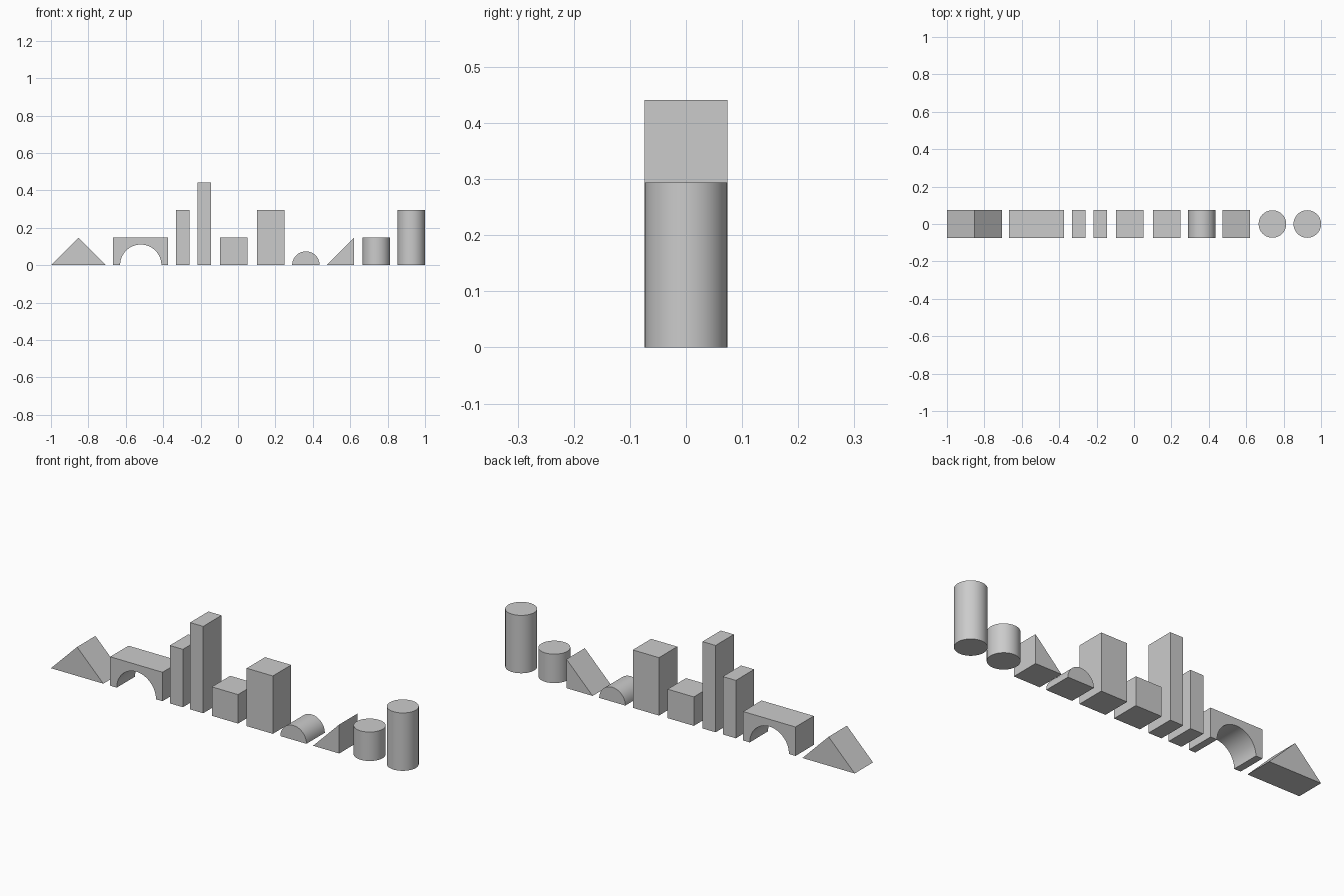
import bpy, bmesh, math

if "Cube" in bpy.data.objects:
    bpy.data.objects.remove(bpy.data.objects["Cube"])

U = 2 / 13.6  # block unit: depth of every block


def prism(name, x, profile, smooth=False):
    """Extrude an x-z profile (in units, x centred) through the block depth."""
    bm = bmesh.new()
    face = bm.faces.new([bm.verts.new((px * U, -U / 2, pz * U)) for px, pz in profile])
    ext = bmesh.ops.extrude_face_region(bm, geom=[face])
    verts = [g for g in ext["geom"] if isinstance(g, bmesh.types.BMVert)]
    bmesh.ops.translate(bm, verts=verts, vec=(0, U, 0))
    bmesh.ops.recalc_face_normals(bm, faces=bm.faces)
    mesh = bpy.data.meshes.new(name)
    bm.to_mesh(mesh)
    bm.free()
    ob = bpy.data.objects.new(name, mesh)
    ob.location.x = x
    bpy.context.collection.objects.link(ob)
    if smooth:
        shade(ob)


def shade(ob):
    bpy.ops.object.select_all(action='DESELECT')
    ob.select_set(True)
    bpy.context.view_layer.objects.active = ob
    bpy.ops.object.shade_smooth_by_angle(angle=math.radians(30))


def box(name, x, w, h):
    prism(name, x, [(-w / 2, 0), (w / 2, 0), (w / 2, h), (-w / 2, h)])


def cylinder(name, x, h):
    bpy.ops.mesh.primitive_cylinder_add(vertices=64, radius=U / 2, depth=h * U,
                                        location=(x, 0, h * U / 2))
    ob = bpy.context.object
    ob.name = name
    shade(ob)


def half_circle(r, n=32):
    return [(r * math.cos(math.pi * i / n), r * math.sin(math.pi * i / n))
            for i in range(n + 1)]


# Roof wedge and arched bridge
prism("roof_block", -0.853, [(-1, 0), (1, 0), (0, 1)])
prism("arch_block", -0.52, [(-1, 0), (-1, 1), (1, 1), (1, 0)] + half_circle(0.75), True)

# Rectangular blocks
box("half_pillar", -0.295, 0.5, 2)
box("tall_half_pillar", -0.181, 0.5, 3)
box("cube_block", -0.022, 1, 1)
box("double_block", 0.174, 1, 2)

# Half round and ramp
prism("half_round_block", 0.363, half_circle(0.5), True)
prism("ramp_block", 0.547, [(-0.5, 0), (0.5, 0), (0.5, 1)])

# Round columns
cylinder("short_column", 0.740, 1)
cylinder("tall_column", 1 - U / 2, 2)
